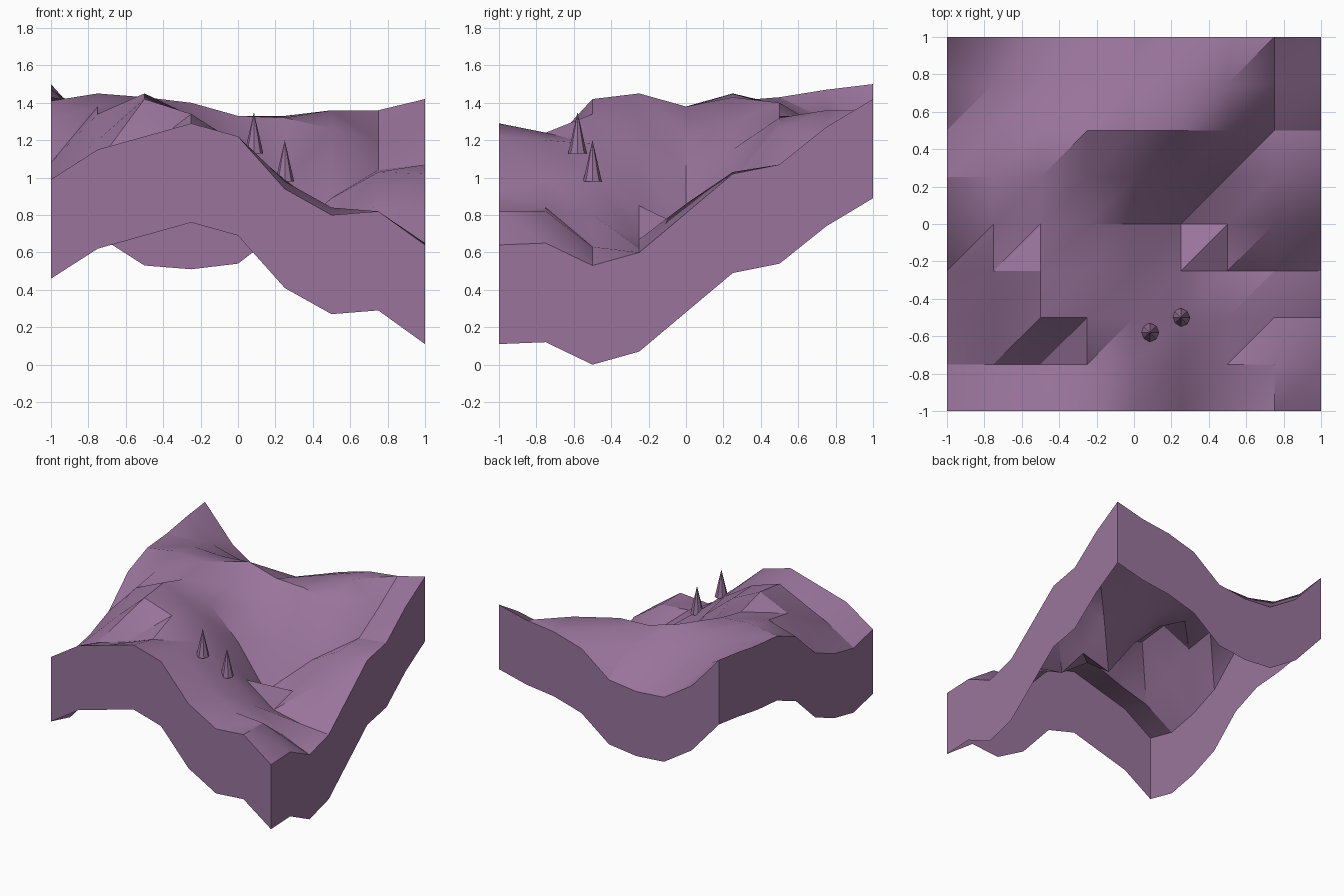
import bpy
import bmesh
import math

default = bpy.data.objects.get("Cube")
if default:
    bpy.data.objects.remove(default, do_unlink=True)

# Single muted purple rock colour
rock = bpy.data.materials.new("muted_purple")
rock.use_nodes = True
colour = (0.32, 0.175, 0.33, 1.0)
rock.diffuse_color = colour
rock.node_tree.nodes["Principled BSDF"].inputs["Base Color"].default_value = colour

# Terrain heights in hundredths, one row per step from front to back
HEIGHTS = [
    (99, 115, 122, 129, 122, 94, 80, 82, 64),
    (93, 108, 115, 124, 120, 98, 84, 82, 65),
    (98, 120, 142, 134, 118, 99, 80, 63, 53),
    (108, 134, 145, 133, 113, 85, 67, 62, 60),
    (131, 138, 138, 124, 100, 66, 73, 86, 81),
    (141, 145, 143, 129, 115, 98, 89, 103, 102),
    (143, 139, 138, 140, 133, 132, 126, 104, 107),
    (147, 131, 125, 125, 125, 133, 136, 119, 127),
    (150, 122, 106, 104, 107, 126, 133, 136, 142),
]
STEP = 0.25
SKIRT_DEPTH = 0.53


def add_object(name, bm):
    """Turn a bmesh into a linked object with the rock material."""
    mesh = bpy.data.meshes.new(name)
    bm.to_mesh(mesh)
    bm.free()
    mesh.materials.append(rock)
    obj = bpy.data.objects.new(name, mesh)
    bpy.context.collection.objects.link(obj)
    return obj


def build_terrain():
    bm = bmesh.new()
    grid = [[bm.verts.new((-1 + i * STEP, -1 + j * STEP, h / 100))
             for i, h in enumerate(row)] for j, row in enumerate(HEIGHTS)]
    last = len(grid) - 1

    # Hilly surface, each cell split along the same diagonal
    for j in range(last):
        for i in range(last):
            a, b = grid[j][i], grid[j][i + 1]
            c, d = grid[j + 1][i + 1], grid[j + 1][i]
            bm.faces.new((a, b, c))
            bm.faces.new((a, c, d))

    # Skirt walls hanging from the rim, open underneath
    rim = (grid[0][:-1]
           + [row[last] for row in grid[:-1]]
           + grid[last][:0:-1]
           + [row[0] for row in grid[:0:-1]])
    hem = [bm.verts.new((v.co.x, v.co.y, v.co.z - SKIRT_DEPTH)) for v in rim]
    for k in range(len(rim)):
        n = (k + 1) % len(rim)
        bm.faces.new((rim[k], hem[k], hem[n], rim[n]))
    return add_object("terrain_block", bm)


def build_spike(name, x, y, z, height):
    bm = bmesh.new()
    bmesh.ops.create_cone(bm, cap_ends=True, segments=8, radius1=0.05,
                          radius2=0, depth=height)
    bmesh.ops.translate(bm, verts=bm.verts, vec=(x, y, z + height / 2))
    return add_object(name, bm)


terrain = build_terrain()

# Two pointed rocks on the front slope
build_spike("left_spike", 0.25, -0.5, 0.98, 0.22)
build_spike("right_spike", 0.085, -0.58, 1.13, 0.22)

# Smooth the hills but keep the creases and rim sharp
bpy.ops.object.select_all(action='DESELECT')
terrain.select_set(True)
bpy.context.view_layer.objects.active = terrain
bpy.ops.object.shade_smooth_by_angle(angle=math.radians(30))
